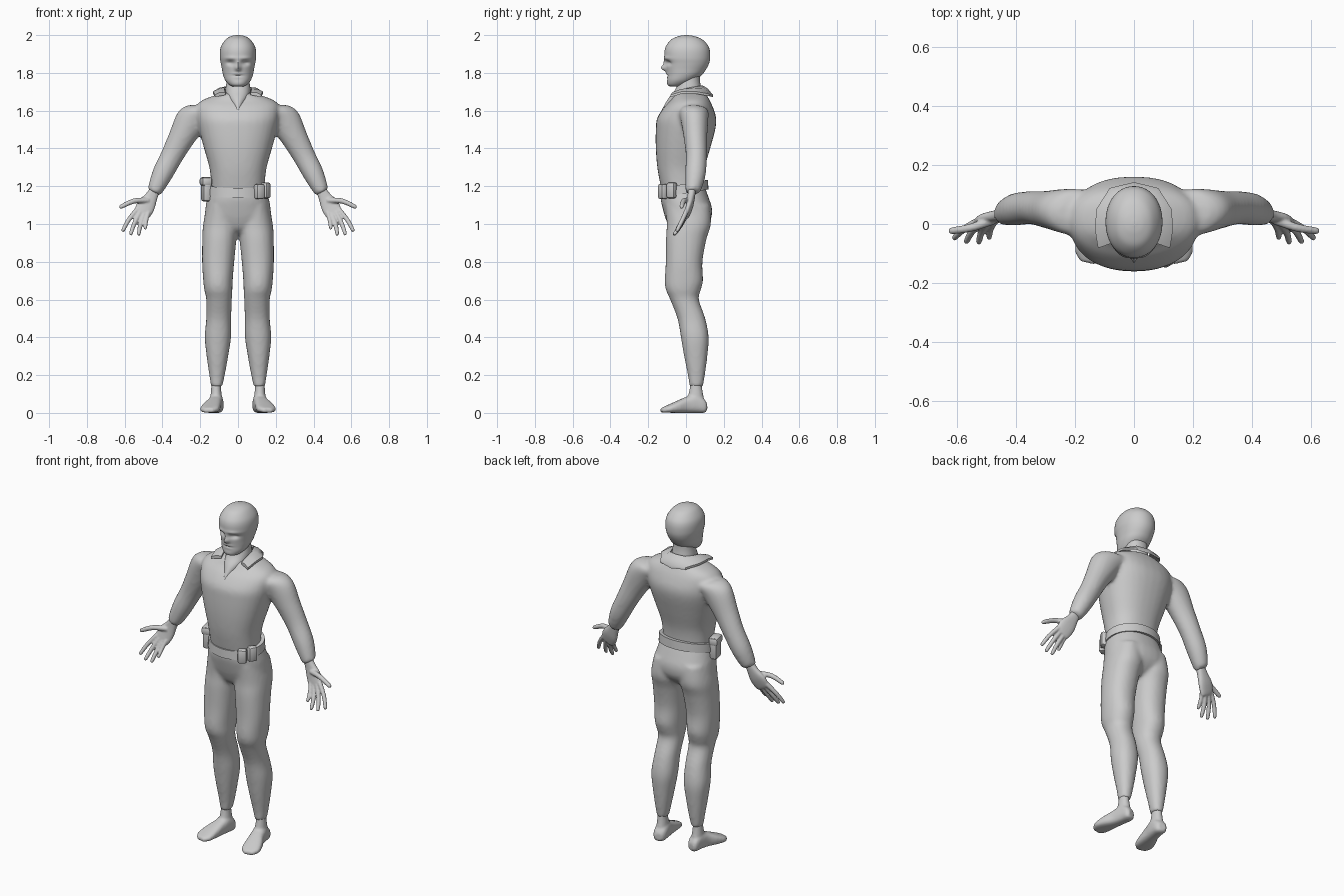
import bpy, bmesh, math
from mathutils import Vector as V

X, Y, Z = V((1, 0, 0)), V((0, 1, 0)), V((0, 0, 1))


def smooth_path(keys, sub):
    """Catmull-Rom interpolation of ring parameters."""
    out = []
    for i in range(len(keys) - 1):
        p = [keys[max(0, i - 1)], keys[i], keys[i + 1], keys[min(len(keys) - 1, i + 2)]]
        for k in range(sub):
            t = k / sub
            out.append([0.5 * (2 * b + (c - a) * t + (2 * a - 5 * b + 4 * c - d) * t * t
                        + (3 * b - a - 3 * c + d) * t ** 3) for a, b, c, d in zip(*p)])
    return out + [list(keys[-1])]


def skin(bm, rings, closed=False, mirror=False):
    """Bridge rings of points; cap the ends unless the strip is closed."""
    for s in ((1, -1) if mirror else (1,)):
        vs = [[bm.verts.new((p[0] * s, p[1], p[2])) for p in r] for r in rings]
        m, n = len(vs), len(vs[0])
        for i in range(m if closed else m - 1):
            a, b = vs[i], vs[(i + 1) % m]
            for j in range(n):
                bm.faces.new((a[j], a[(j + 1) % n], b[(j + 1) % n], b[j]))
        if not closed:
            bm.faces.new(vs[0])
            bm.faces.new(vs[-1])


def loft(bm, keys, u=X, v=Y, p=2.0, n=32, sub=4, mirror=False):
    """Loft superellipses; each key is (x, y, z, half_u, half_v)."""
    rings = []
    for x, y, z, a, b in smooth_path(keys, sub):
        ring = []
        for i in range(n):
            t = 2 * math.pi * i / n
            c, s = math.cos(t), math.sin(t)
            ring.append(V((x, y, z)) + u * (a * math.copysign(abs(c) ** (2 / p), c))
                        + v * (b * math.copysign(abs(s) ** (2 / p), s)))
        rings.append(ring)
    skin(bm, rings, mirror=mirror)


def box_keys(rows):
    """Rows of (z, x0, x1, y0, y1) extents to loft keys."""
    return [((a + b) / 2, (c + d) / 2, z, (b - a) / 2, (d - c) / 2) for z, a, b, c, d in rows]


def sym_keys(rows):
    return box_keys([(z, -w, w, c, d) for z, w, c, d in rows])


def finish(name, bm, voxel=0, iters=0, angle=60):
    bmesh.ops.recalc_face_normals(bm, faces=bm.faces)
    me = bpy.data.meshes.new(name)
    bm.to_mesh(me)
    bm.free()
    ob = bpy.data.objects.new(name, me)
    bpy.context.collection.objects.link(ob)
    if voxel:
        r = ob.modifiers.new("blend", 'REMESH')
        r.mode, r.voxel_size, r.use_smooth_shade = 'VOXEL', voxel, True
        s = ob.modifiers.new("relax", 'SMOOTH')
        s.factor, s.iterations = 0.5, iters
    else:
        bpy.ops.object.select_all(action='DESELECT')
        ob.select_set(True)
        bpy.context.view_layer.objects.active = ob
        bpy.ops.object.shade_smooth_by_angle(angle=math.radians(angle))
    return ob


# Shirt: torso and sleeves blended together
bm = bmesh.new()
loft(bm, sym_keys([(1.16, .14, -.125, .09), (1.22, .142, -.138, .09), (1.3, .152, -.152, .10),
                   (1.4, .18, -.16, .128), (1.5, .207, -.16, .155), (1.56, .218, -.153, .16),
                   (1.62, .22, -.115, .142), (1.655, .19, -.08, .125), (1.685, .11, -.06, .108),
                   (1.695, .06, -.04, .09)]), p=2.3)
arm_u = V((.88, 0, .474))
loft(bm, [(.16, .04, 1.60, .06, .075), (.20, .04, 1.59, .078, .08), (.245, .045, 1.55, .085, .073),
          (.30, .05, 1.455, .07, .062), (.35, .055, 1.36, .06, .056), (.40, .05, 1.265, .055, .055),
          (.435, .04, 1.19, .043, .044), (.446, .034, 1.167, .034, .034)], u=arm_u, mirror=True)
finish("shirt", bm, .011, 6)

# Trousers: pelvis and legs
bm = bmesh.new()
loft(bm, sym_keys([(1.2, .146, -.13, .098), (1.14, .162, -.135, .12), (1.08, .173, -.123, .138),
                   (1.02, .17, -.105, .13), (.97, .10, -.08, .09), (.945, .04, -.04, .04)]), p=2.3)
loft(bm, box_keys([(1.1, .01, .165, -.11, .125), (1.0, .0, .184, -.102, .132), (.92, .008, .189, -.106, .108),
                   (.8, .02, .19, -.107, .087), (.7, .028, .184, -.112, .09), (.65, .03, .178, -.106, .078),
                   (.6, .033, .168, -.084, .068), (.5, .036, .168, -.045, .102), (.4, .037, .176, -.027, .12),
                   (.3, .052, .166, -.01, .113), (.2, .07, .152, .01, .1), (.14, .083, .143, .018, .09)]),
     p=2.2, mirror=True)
finish("trousers", bm, .011, 4)

# Bare feet with ankles
bm = bmesh.new()
loft(bm, [(.108, .109, .03, .02, .02), (.11, .093, .037, .034, .037), (.115, .05, .05, .038, .05),
          (.125, 0, .042, .04, .042), (.14, -.05, .031, .049, .031), (.152, -.10, .02, .05, .019),
          (.158, -.131, .013, .026, .012)], u=V((.97, .24, 0)), v=Z, p=2.7, mirror=True)
loft(bm, box_keys([(.17, .09, .14, .025, .083), (.12, .089, .143, .018, .087), (.05, .08, .15, .0, .1)]),
     mirror=True)
finish("feet", bm, .007, 3)

# Hands: palm, four fingers and thumb
bm = bmesh.new()
loft(bm, [(.435, .032, 1.19, .026, .022), (.457, .028, 1.147, .033, .02), (.485, .02, 1.10, .048, .019),
          (.505, .008, 1.06, .046, .016), (.512, .002, 1.042, .036, .012)], u=arm_u, p=2.4, n=20, mirror=True)
fingers = [((.535, .006, 1.075), (.58, -.02, 1.02), (.612, -.05, .96), .012),
           ((.52, .002, 1.06), (.55, -.027, 1.0), (.57, -.063, .942), .012),
           ((.498, .002, 1.05), (.517, -.027, .995), (.527, -.065, .94), .012),
           ((.475, .006, 1.06), (.486, -.017, 1.02), (.492, -.05, .972), .011),
           ((.475, .015, 1.125), (.55, -.012, 1.122), (.628, -.025, 1.088), .014)]
for a, b, c, r in fingers:
    a, b, c = V(a), V(b), V(c)
    d = (c - a).normalized()
    u = d.cross(Y).normalized()
    keys = [(*a, r * 1.15, r * 1.15), (*b, r, r), (*b.lerp(c, .85), r * .85, r * .85), (*c, r * .35, r * .35)]
    loft(bm, keys, u=u, v=d.cross(u), n=12, sub=3, mirror=True)
finish("hands", bm, .005, 2)

# Head: smooth skull with sculpted face bumps (x, z, radius_x, radius_z, push)
bm = bmesh.new()
loft(bm, sym_keys([(2.0, .008, -.006, .01), (1.995, .035, -.035, .042), (1.98, .062, -.073, .082),
                   (1.95, .085, -.101, .113), (1.92, .095, -.113, .126), (1.88, .096, -.114, .128),
                   (1.85, .091, -.108, .122), (1.82, .085, -.104, .107), (1.79, .079, -.101, .085),
                   (1.76, .067, -.102, .045), (1.738, .048, -.098, .005), (1.728, .03, -.085, -.02)]),
     p=2.1, n=64, sub=6)
bumps = [(0, 1.825, .013, .016, -.026), (0, 1.85, .01, .02, -.010), (.04, 1.853, .02, .013, .016),
         (-.04, 1.853, .02, .013, .016), (.04, 1.878, .03, .009, -.006), (-.04, 1.878, .03, .009, -.006),
         (0, 1.785, .025, .005, .006), (0, 1.795, .025, .006, -.005), (0, 1.765, .025, .012, .003)]
for v in bm.verts:
    if v.co.y < -.03:
        v.co.y += sum(d * math.exp(-((v.co.x - x) / rx) ** 2 - ((v.co.z - z) / rz) ** 2)
                      for x, z, rx, rz, d in bumps)
finish("head", bm, angle=70)

# Neck, running down into the open V of the shirt
bm = bmesh.new()
loft(bm, sym_keys([(1.82, .058, -.03, .075), (1.76, .06, -.04, .074), (1.71, .066, -.058, .082),
                   (1.67, .058, -.09, .09), (1.63, .032, -.114, .06), (1.585, .003, -.138, .0)]), p=2.2)
finish("neck", bm)

# Collar: flat folded strip around the neck, (inner xyz, outer xyz)
half = [((0, .088, 1.722), (0, .142, 1.672)), ((.05, .078, 1.72), (.082, .122, 1.677)),
        ((.07, .03, 1.712), (.128, .05, 1.69)), ((.072, -.03, 1.70), (.132, -.02, 1.69)),
        ((.066, -.062, 1.683), (.122, -.082, 1.672))]
path = [tuple(V((-q[0], q[1], q[2])) for q in r) for r in half[:0:-1]] + [tuple(map(V, r)) for r in half]
bm = bmesh.new()
skin(bm, [[i, o, o + Z * .012, (i + o) / 2 + Z * .02, i + Z * .012] for i, o in path])
finish("collar", bm, angle=40)

# Belt: band tilted down toward the front
bm = bmesh.new()
rings = []
for k in range(40):
    t = 2 * math.pi * k / 40
    c, s = math.cos(t), math.sin(t)
    rings.append([V((w * c, -.012 + (w - .034) * s, 1.187 + .022 * s + h))
                  for w, h in ((.14, -.024), (.165, -.026), (.162, .024), (.14, .022))])
skin(bm, rings, closed=True)
finish("belt", bm, angle=40)


# Holster and twin pouches
def pouch(name, loc, size, turn):
    bm = bmesh.new()
    bmesh.ops.create_cube(bm, size=1)
    for v in bm.verts:
        v.co = V(a * b for a, b in zip(v.co, size))
    bmesh.ops.bevel(bm, geom=bm.edges[:], offset=.012, segments=2, profile=.5, affect='EDGES')
    ob = finish(name, bm, angle=40)
    ob.location, ob.rotation_euler.z = loc, math.radians(turn)


pouch("holster", (-.168, -.035, 1.185), (.045, .075, .13), 12)
pouch("holster_flap", (-.17, -.035, 1.225), (.054, .083, .045), 12)
pouch("front_pouch", (.113, -.122, 1.172), (.05, .042, .08), 30)
pouch("side_pouch", (.146, -.075, 1.178), (.05, .042, .085), 60)
